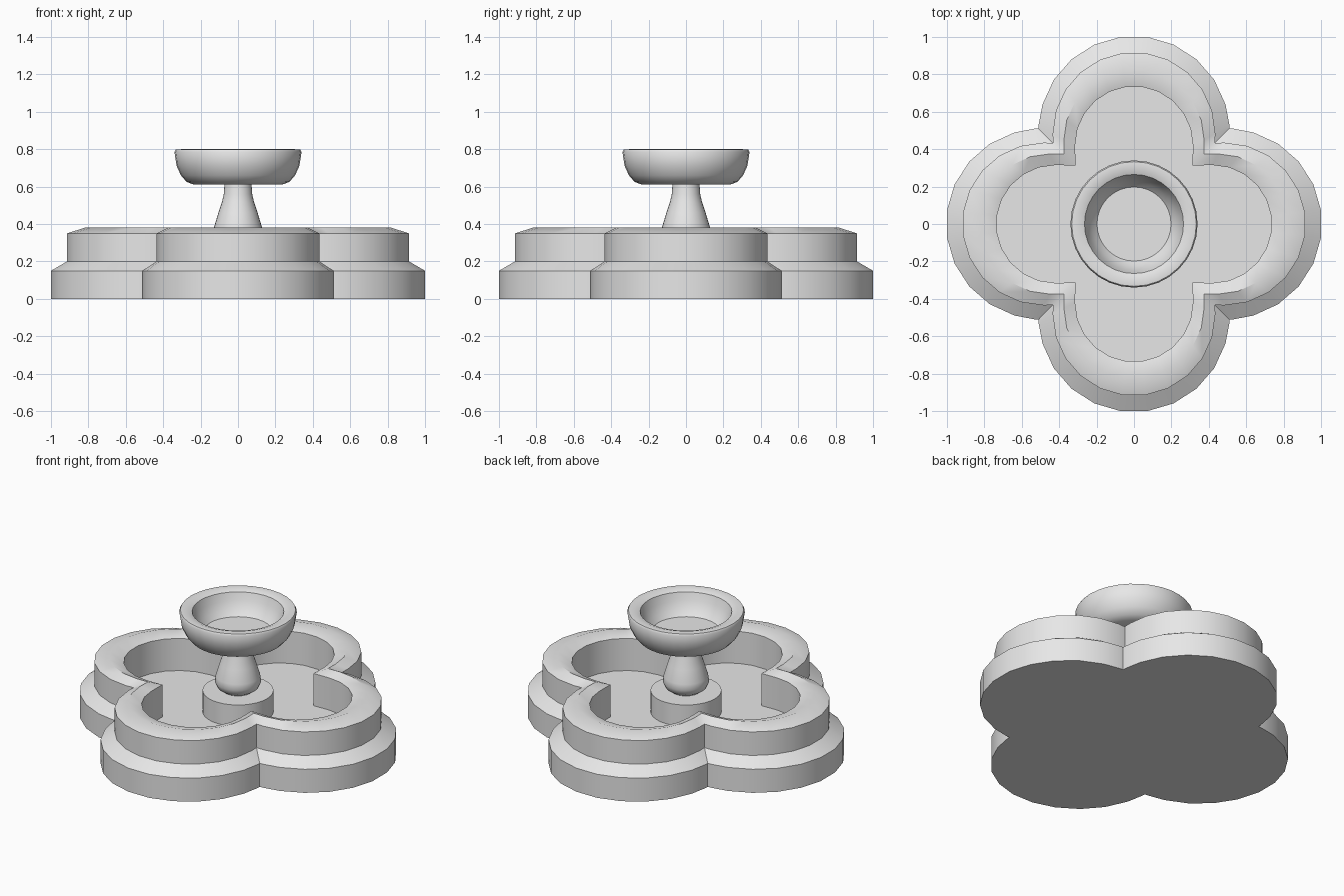
import bpy, bmesh, math

cube = bpy.data.objects.get("Cube")
if cube:
    bpy.data.objects.remove(cube, do_unlink=True)

stone = bpy.data.materials.new("grey_stone")
stone.use_nodes = True
GREY = (0.8, 0.8, 0.8, 1)
stone.diffuse_color = GREY
stone.node_tree.nodes["Principled BSDF"].inputs["Base Color"].default_value = GREY

STEP = math.tau / 22  # facet angle of each basin lobe


def quatrefoil(reach, radius, notch, z):
    """Four-lobed outline: one arc per side, meeting at diagonal notches."""
    centre = reach - radius * math.cos(STEP / 2)
    lobe = [(notch, -notch)]
    for k in range(-6, 6):
        a = (k + 0.5) * STEP
        lobe.append((max(centre + radius * math.cos(a), notch + 0.02),
                     radius * math.sin(a)))
    points = []
    for quarter in range(4):
        for x, y in lobe:
            for _ in range(quarter):
                x, y = -y, x
            points.append((x, y, z))
    return points


def circle(radius, z, sides=32):
    return [(radius * math.cos(math.tau * i / sides),
             radius * math.sin(math.tau * i / sides), z) for i in range(sides)]


def loft(name, outlines):
    """Skin a stack of matching outlines and cap both ends."""
    bm = bmesh.new()
    rings = [[bm.verts.new(p) for p in outline] for outline in outlines]
    for low, high in zip(rings, rings[1:]):
        n = len(low)
        for i in range(n):
            j = (i + 1) % n
            bm.faces.new((low[i], low[j], high[j], high[i]))
    bm.faces.new(rings[0][::-1])
    bm.faces.new(rings[-1])
    mesh = bpy.data.meshes.new(name)
    bm.to_mesh(mesh)
    bm.free()
    mesh.materials.append(stone)
    obj = bpy.data.objects.new(name, mesh)
    bpy.context.collection.objects.link(obj)
    bpy.ops.object.select_all(action='DESELECT')
    obj.select_set(True)
    bpy.context.view_layer.objects.active = obj
    bpy.ops.object.shade_smooth_by_angle(angle=math.radians(40))
    return obj


# Basin: plinth, sloped ledge, wall, rounded rim and sunken floor
FLOOR = 0.15
loft("basin", [
    quatrefoil(1.0, 0.51, 0.51, 0),
    quatrefoil(1.0, 0.51, 0.51, 0.15),
    quatrefoil(0.914, 0.435, 0.433, 0.2),
    quatrefoil(0.914, 0.435, 0.433, 0.35),
    quatrefoil(0.82, 0.375, 0.373, 0.38),
    quatrefoil(0.733, 0.315, 0.313, 0.355),
    quatrefoil(0.733, 0.315, 0.313, FLOOR),
])

# Round pedestal standing on the basin floor
loft("pedestal", [circle(0.205, FLOOR), circle(0.205, 0.285)])

# Vase-shaped stem
stem = [(0.085, 0.285), (0.118, 0.31), (0.134, 0.345), (0.129, 0.38),
        (0.105, 0.46), (0.085, 0.52), (0.076, 0.56), (0.072, 0.615)]
loft("stem", [circle(r, z) for r, z in stem])

# Bowl: outside, rolled lip, then hollow down to the inner floor
bowl = [(0.235, 0.61), (0.275, 0.625), (0.305, 0.66), (0.328, 0.71),
        (0.34, 0.785), (0.333, 0.797), (0.3, 0.8), (0.265, 0.787),
        (0.25, 0.74), (0.225, 0.69), (0.198, 0.66)]
loft("bowl", [circle(r, z) for r, z in bowl])
